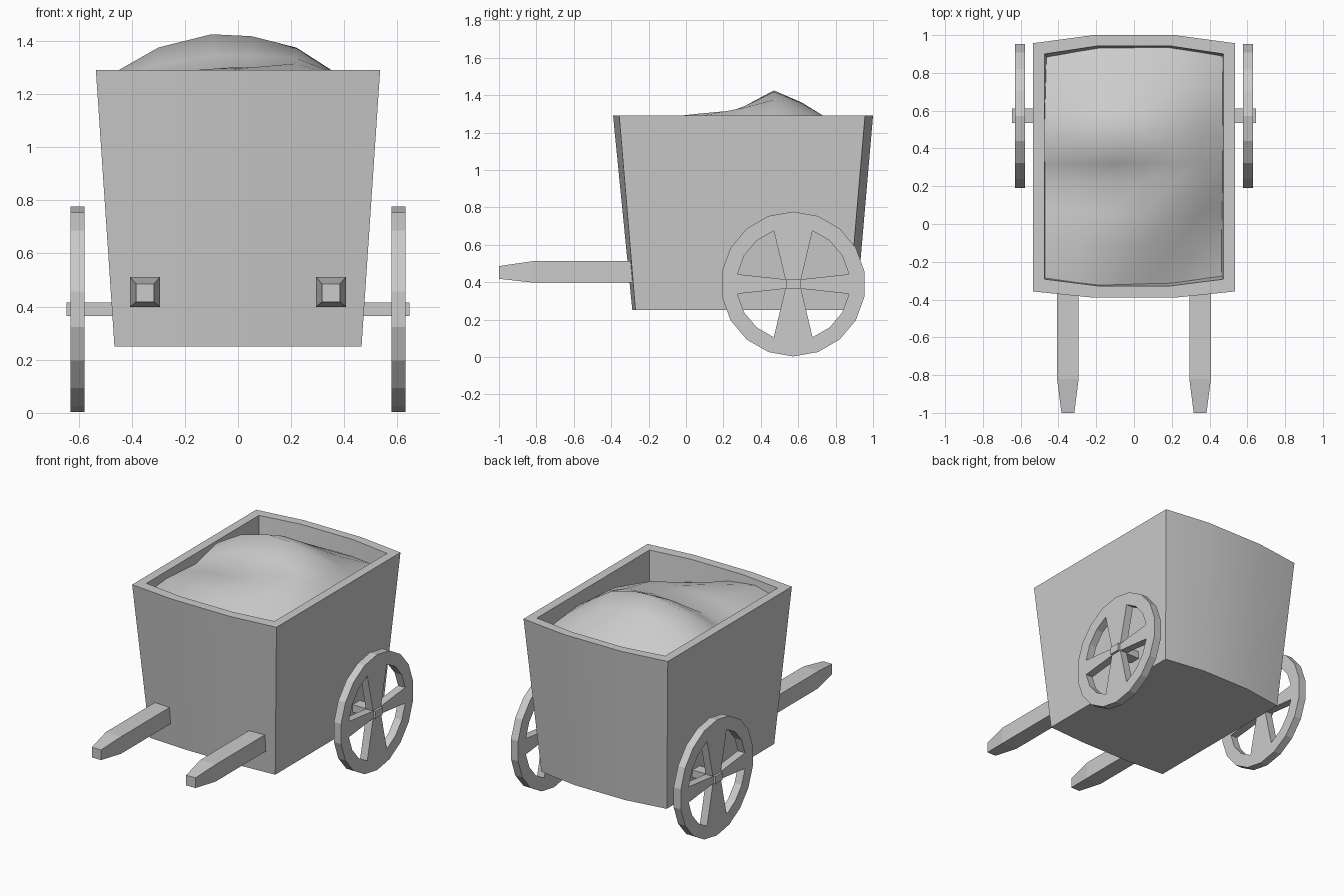
import bpy, bmesh
from math import sin, cos, radians

if "Cube" in bpy.data.objects:
    bpy.data.objects.remove(bpy.data.objects["Cube"])


def make(name, verts, faces, smooth=None):
    me = bpy.data.meshes.new(name)
    me.from_pydata(verts, [], faces)
    bm = bmesh.new()
    bm.from_mesh(me)
    bmesh.ops.recalc_face_normals(bm, faces=bm.faces)
    bm.to_mesh(me)
    bm.free()
    ob = bpy.data.objects.new(name, me)
    bpy.context.collection.objects.link(ob)
    if smooth:
        bpy.ops.object.select_all(action='DESELECT')
        bpy.context.view_layer.objects.active = ob
        ob.select_set(True)
        bpy.ops.object.shade_smooth_by_angle(angle=radians(smooth))
    return ob


def loft(name, loops, smooth=None):
    """Skin closed loops in order and cap both ends."""
    n = len(loops[0])
    verts = [v for lp in loops for v in lp]
    faces = [(k*n + i, k*n + (i+1) % n, (k+1)*n + (i+1) % n, (k+1)*n + i)
             for k in range(len(loops) - 1) for i in range(n)]
    faces += [tuple(range(n)), tuple(range(len(verts) - n, len(verts)))]
    return make(name, verts, faces, smooth)


# Tub: tapered box with bowed front and back, open at the top
def outline(w, front, front_mid, back, back_mid, z):
    m = w * 0.4
    return [(-w, front, z), (-m, front_mid, z), (m, front_mid, z), (w, front, z),
            (w, back, z), (m, back_mid, z), (-m, back_mid, z), (-w, back, z)]


loft("tub", [
    outline(0.465, -0.270, -0.287, 0.868, 0.910, 0.25),
    outline(0.535, -0.357, -0.390, 0.957, 1.000, 1.29),
    outline(0.475, -0.292, -0.328, 0.900, 0.943, 1.29),
    outline(0.415, -0.215, -0.232, 0.815, 0.855, 0.31)], smooth=30)

# Heaped load: small height field, edges tucked into the tub walls
xs = [-0.485, -0.3, -0.1, 0.05, 0.22, 0.36, 0.485]
ys = [-0.335, -0.12, 0.06, 0.22, 0.32, 0.47, 0.62, 0.75, 0.955]
heights = [
    [1.22, 1.25, 1.22, 1.17, 1.13, 1.10, 1.08],
    [1.24, 1.28, 1.28, 1.25, 1.19, 1.13, 1.10],
    [1.23, 1.28, 1.295, 1.30, 1.285, 1.22, 1.14],
    [1.22, 1.265, 1.285, 1.305, 1.315, 1.27, 1.18],
    [1.24, 1.31, 1.345, 1.345, 1.335, 1.28, 1.19],
    [1.27, 1.375, 1.425, 1.418, 1.375, 1.285, 1.20],
    [1.23, 1.32, 1.36, 1.355, 1.32, 1.26, 1.19],
    [1.17, 1.25, 1.28, 1.28, 1.26, 1.23, 1.18],
    [1.08, 1.13, 1.16, 1.17, 1.17, 1.17, 1.15]]
n = len(xs)
verts = []
for j, y in enumerate(ys):
    for i, x in enumerate(xs):
        bow = 0.04 * max(0, abs(x) - 0.2) / 0.285 * (1 - 2*j/(len(ys) - 1))
        verts.append((x, y + bow, heights[j][i]))
load = make("load", verts,
            [(j*n + i, j*n + i + 1, (j+1)*n + i + 1, (j+1)*n + i)
             for j in range(len(ys) - 1) for i in range(n - 1)], smooth=60)
if load.data.polygons[0].normal.z < 0:
    load.data.flip_normals()


# Handles: square bars with tapered tips
def square_y(cx, y, r, cz):
    return [(cx - r, y, cz - r), (cx + r, y, cz - r),
            (cx + r, y, cz + r), (cx - r, y, cz + r)]


for side, name in ((-1, "left_handle"), (1, "right_handle")):
    cx = 0.35 * side
    loft(name, [square_y(cx, -0.25, 0.057, 0.455),
                square_y(cx, -0.82, 0.057, 0.455),
                square_y(cx, -1.0, 0.034, 0.452)])

# Axle
WY, WZ = 0.573, 0.39
loft("axle", [[(x, WY + a*0.038, WZ + b*0.025)
               for a, b in ((-1, -1), (1, -1), (1, 1), (-1, 1))]
              for x in (-0.645, 0.645)])


# Wheels: 18-sided rim with four flared spokes, flat and extruded
def wheel(name, x0, x1):
    bm = bmesh.new()

    def ring(r):
        return {a: bm.verts.new((x0, WY + r*cos(radians(a)), WZ + r*sin(radians(a))))
                for a in range(10, 370, 20)}

    # vertices stand at 10, 30 ... plus 90 and 270 on both circles
    outer, inner = ring(0.387), ring(0.303)
    hub = [bm.verts.new((x0, WY + a*0.042, WZ + b*0.025))
           for a, b in ((1, 1), (-1, 1), (-1, -1), (1, -1))]
    bm.faces.new(hub)
    spokes = {350: (3, 0), 90: (0, 1), 170: (1, 2), 270: (2, 3)}
    angles = list(outer)
    for a in angles:
        b = (a + 20) % 360
        if a in (350, 170):
            h0, h1 = spokes[a]
            bm.faces.new((outer[a], outer[b], inner[b], hub[h1], hub[h0], inner[a]))
        elif a in (70, 250):
            c, d = a + 20, a + 40
            h0, h1 = spokes[c]
            bm.faces.new((outer[a], outer[c], outer[d], inner[d],
                          hub[h1], hub[h0], inner[a]))
        elif a not in (90, 270):
            bm.faces.new((outer[a], outer[b], inner[b], inner[a]))
    for a in (90, 270):
        bm.verts.remove(inner[a])
    ext = bmesh.ops.extrude_face_region(bm, geom=bm.faces[:], use_keep_orig=True)
    for v in ext["geom"]:
        if isinstance(v, bmesh.types.BMVert):
            v.co.x = x1
    bmesh.ops.recalc_face_normals(bm, faces=bm.faces)
    me = bpy.data.meshes.new(name)
    bm.to_mesh(me)
    bm.free()
    bpy.context.collection.objects.link(bpy.data.objects.new(name, me))


wheel("left_wheel", -0.63, -0.577)
wheel("right_wheel", 0.577, 0.63)
